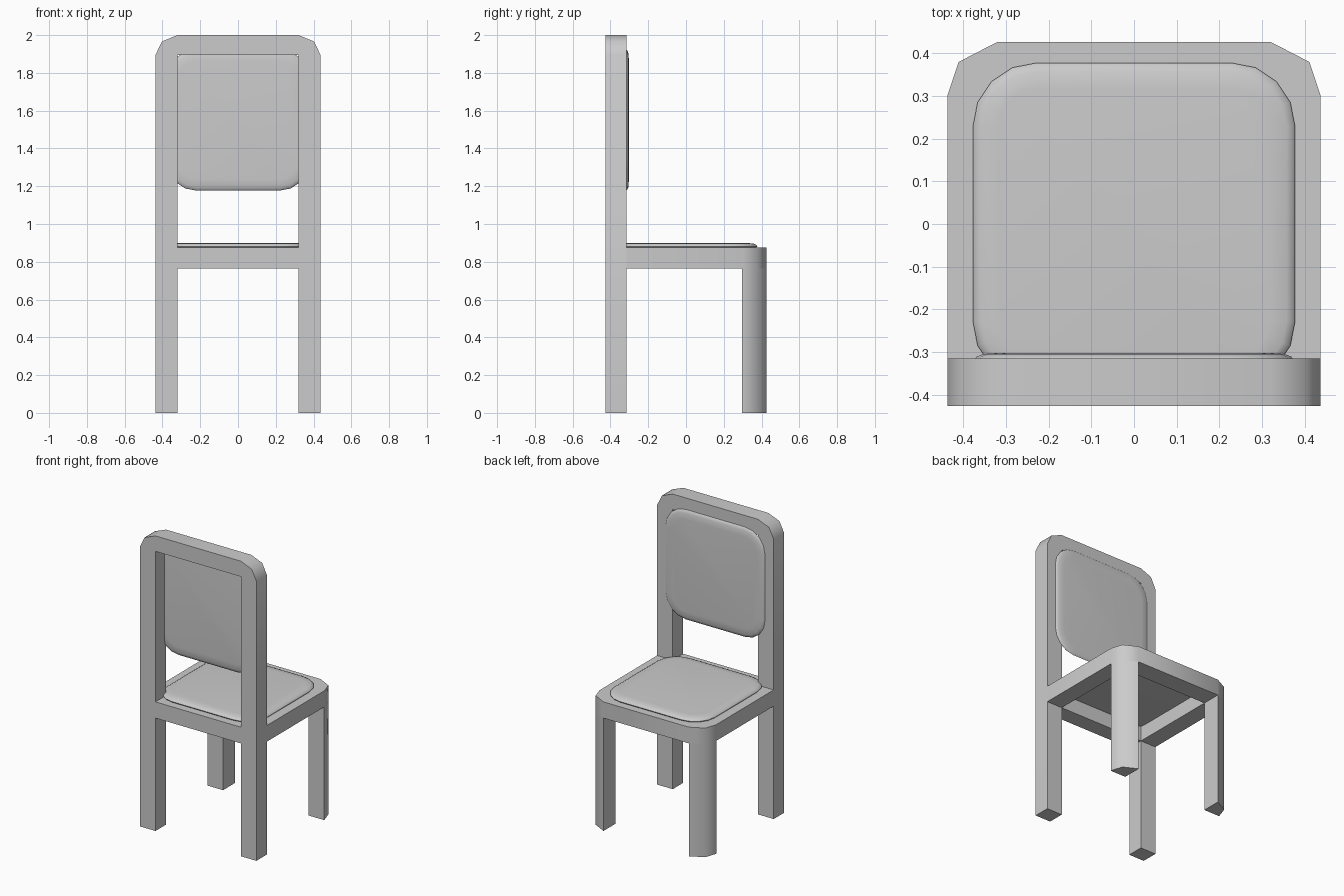
import bpy, bmesh
from math import cos, sin, pi, radians
from mathutils import Matrix, Vector

cube = bpy.data.objects.get("Cube")
if cube:
    bpy.data.objects.remove(cube, do_unlink=True)

grey = bpy.data.materials.new("light grey")
grey.use_nodes = True
grey.diffuse_color = (0.6, 0.6, 0.6, 1)
grey.node_tree.nodes["Principled BSDF"].inputs["Base Color"].default_value = grey.diffuse_color

# Main dimensions
W, IN = 0.437, 0.32            # outer and inner half widths
BACK, POST, LEG, FRONT = -0.427, -0.315, 0.297, 0.427
RAIL_LOW, SEAT, TOP = 0.765, 0.875, 2.0


def finish(name, bm, angle):
    bmesh.ops.recalc_face_normals(bm, faces=bm.faces)
    mesh = bpy.data.meshes.new(name)
    bm.to_mesh(mesh)
    bm.free()
    mesh.materials.append(grey)
    obj = bpy.data.objects.new(name, mesh)
    bpy.context.collection.objects.link(obj)
    bpy.ops.object.select_all(action='DESELECT')
    obj.select_set(True)
    bpy.context.view_layer.objects.active = obj
    bpy.ops.object.shade_smooth_by_angle(angle=radians(angle))
    return obj


def prism(name, outline, place, low, high, angle=50):
    """Extrude a 2D outline; place(u, v, w) gives the 3D point."""
    bm = bmesh.new()
    face = bm.faces.new([bm.verts.new(place(u, v, low)) for u, v in outline])
    new = bmesh.ops.extrude_face_region(bm, geom=[face])["geom"]
    shift = Vector(place(0, 0, high)) - Vector(place(0, 0, low))
    bmesh.ops.translate(bm, vec=shift, verts=[g for g in new if isinstance(g, bmesh.types.BMVert)])
    return finish(name, bm, angle)


def mirrored(half):
    return half + [(-u, v) for u, v in reversed(half)]


def upright(u, v, w):
    return (u, w, v)


def flat(u, v, w):
    return (u, v, w)


def cushion(name, half, radius, thick, matrix):
    """Rounded square pad with soft edges on both sides."""
    bm = bmesh.new()
    rings = []
    # (inset, height fraction) from the bottom face to the top face
    for inset, h in [(0.06, 0), (0.02, 0.1), (0.005, 0.3), (0, 0.5),
                     (0.005, 0.7), (0.02, 0.9), (0.06, 1)]:
        r, c = radius - inset, half - radius
        ring = []
        for q, (sx, sy) in enumerate([(1, 1), (-1, 1), (-1, -1), (1, -1)]):
            for i in range(5):
                a = (q + i / 4) * pi / 2
                ring.append(bm.verts.new((sx * c + r * cos(a), sy * c + r * sin(a), (h - 1) * thick)))
        rings.append(ring)
    for a, b in zip(rings, rings[1:]):
        for i in range(len(a)):
            j = (i + 1) % len(a)
            bm.faces.new((a[i], a[j], b[j], b[i]))
    bm.faces.new(rings[0][::-1])
    bm.faces.new(rings[-1])
    bm.transform(matrix)
    return finish(name, bm, 60)


# Back frame: two posts joined by a chamfered top bar
prism("back_frame", mirrored([
    (IN, 1.895), (IN, 0), (W, 0), (W, 1.895), (0.402, 1.967), (IN, TOP)])[:6]
    + mirrored([(IN, 1.895), (IN, 0), (W, 0), (W, 1.895), (0.402, 1.967), (IN, TOP)])[6:],
    upright, BACK, POST)

# Rail between the back posts
prism("back_rail", mirrored([(IN, RAIL_LOW), (IN, SEAT)]), upright, BACK, POST)

# Seat frame: side rails and rounded front rail
corner = [(W, 0.303), (0.411, 0.38), (IN, FRONT)]
prism("seat_frame", mirrored([(IN, LEG), (IN, POST), (W, POST)] + corner), flat, RAIL_LOW, SEAT)

# Front legs continue the rounded corners down to the floor
for side, label in ((1, "left"), (-1, "right")):
    outline = [(side * u, v) for u, v in [(IN, LEG), (W, LEG)] + corner]
    prism("front_leg_" + label, outline, flat, 0, RAIL_LOW)

# Pads for the seat and the back
cushion("seat_pad", 0.378, 0.15, 0.036, Matrix.Translation((0, 0, 0.9)))
cushion("back_pad", 0.373, 0.15, 0.028,
        Matrix.Translation((0, -0.302, 1.55)) @ Matrix.Rotation(-pi / 2, 4, 'X'))
